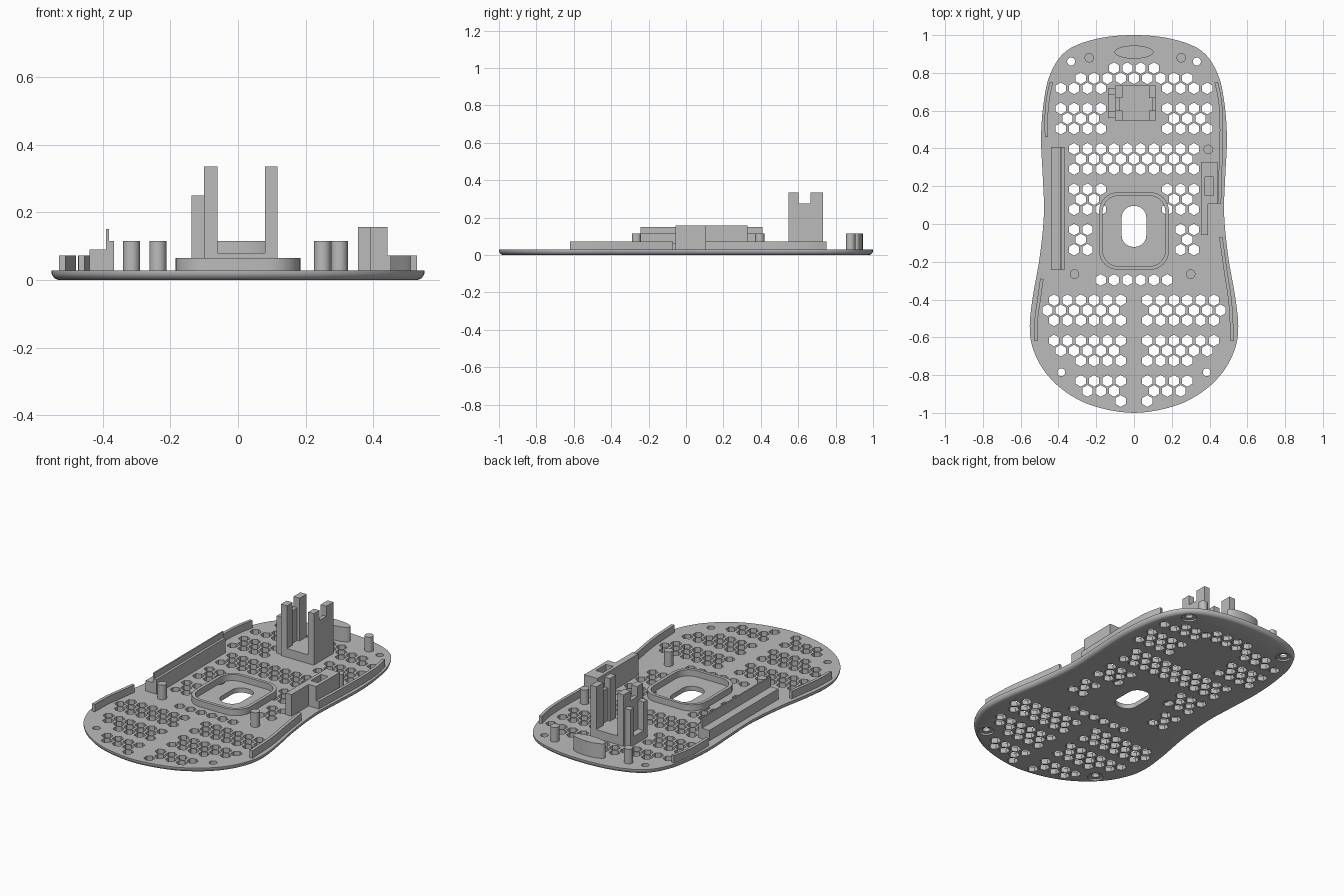
import bpy, bmesh, math
from mathutils import Vector

cube = bpy.data.objects.get("Cube")
if cube:
    bpy.data.objects.remove(cube, do_unlink=True)

grey = bpy.data.materials.new("plain grey plastic")
grey.use_nodes = True
grey.diffuse_color = (0.5, 0.5, 0.5, 1)
grey.node_tree.nodes["Principled BSDF"].inputs["Base Color"].default_value = (0.5, 0.5, 0.5, 1)

TOP = 0.028   # upper face of the base plate
SINK = 0.02   # parts start slightly inside the plate


def loft(bm, rings):
    """Closed solid through a stack of equal-length point rings."""
    loops = [[bm.verts.new(p) for p in ring] for ring in rings]
    n = len(loops[0])
    for a, b in zip(loops, loops[1:]):
        for i in range(n):
            j = (i + 1) % n
            bm.faces.new((a[i], a[j], b[j], b[i]))
    bm.faces.new(loops[0][::-1])
    bm.faces.new(loops[-1])


def prism(bm, pts, z0, z1):
    loft(bm, [[(x, y, z) for x, y in pts] for z in (z0, z1)])


def finish(name, bm):
    bmesh.ops.recalc_face_normals(bm, faces=bm.faces[:])
    me = bpy.data.meshes.new(name)
    bm.to_mesh(me)
    bm.free()
    me.materials.append(grey)
    ob = bpy.data.objects.new(name, me)
    bpy.context.collection.objects.link(ob)
    return ob


def solid(name, pts, z0, z1):
    bm = bmesh.new()
    prism(bm, pts, z0, z1)
    return finish(name, bm)


def rect(x0, x1, y0, y1):
    return [(x0, y0), (x1, y0), (x1, y1), (x0, y1)]


def ellipse(cx, cy, rx, ry, n=24, turn=0.0):
    angles = [turn + math.tau * i / n for i in range(n)]
    return [(cx + rx * math.cos(a), cy + ry * math.sin(a)) for a in angles]


def rounded(cx, cy, w, h, r, n=8):
    pts = []
    for q, (sx, sy) in enumerate([(1, 1), (-1, 1), (-1, -1), (1, -1)]):
        for i in range(n + 1):
            a = (q + i / n) * math.pi / 2
            pts.append((cx + sx * (w - r) + r * math.cos(a),
                        cy + sy * (h - r) + r * math.sin(a)))
    return pts


def cut(ob, cutter):
    """Subtract the cutter, bake the result and drop the cutter."""
    cutter.hide_render = True
    mod = ob.modifiers.new("cut", 'BOOLEAN')
    mod.operation, mod.solver, mod.object = 'DIFFERENCE', 'EXACT', cutter
    bpy.context.view_layer.update()
    deps = bpy.context.evaluated_depsgraph_get()
    baked = bpy.data.meshes.new_from_object(ob.evaluated_get(deps))
    ob.modifiers.clear()
    ob.data = baked
    bpy.data.objects.remove(cutter, do_unlink=True)


def spline(pts, steps, closed=False):
    """Smooth curve through 2D points."""
    p = [Vector(q) for q in pts]
    n = len(p)
    at = (lambda i: p[i % n]) if closed else (lambda i: p[max(0, min(n - 1, i))])
    out = []
    for i in range(n if closed else n - 1):
        a, b, c, d = (at(i + k) for k in (-1, 0, 1, 2))
        for s in range(steps):
            t = s / steps
            out.append(0.5 * (2 * b + (c - a) * t + (2 * a - 5 * b + 4 * c - d) * t * t
                              + (3 * b - a - 3 * c + d) * t ** 3))
    return out if closed else out + [p[-1]]


def offset(path, d, closed=False):
    n, out = len(path), []
    for i, p in enumerate(path):
        a = path[i - 1] if closed or i else p
        b = path[(i + 1) % n] if closed or i < n - 1 else p
        t = (b - a).normalized()
        out.append(p + d * Vector((-t.y, t.x)))
    return out


# Base plate: waisted outline with a rounded lower edge
half = [(0.21, -0.965), (0.36, -0.89), (0.47, -0.785), (0.535, -0.66), (0.552, -0.54),
        (0.535, -0.38), (0.5, -0.18), (0.477, 0.05), (0.483, 0.25), (0.492, 0.45),
        (0.48, 0.63), (0.445, 0.79), (0.36, 0.915), (0.2, 0.98)]
outline = spline([(0, -1)] + half + [(0, 1)] + [(-x, y) for x, y in half[::-1]], 5, True)
bm = bmesh.new()
edge = [(0, 0.02), (0.004, 0.01), (0.012, 0.003), (SINK, 0), (TOP, 0)]
loft(bm, [[(p.x, p.y, z) for p in offset(outline, d, True)] for z, d in edge])
plate = finish("base_plate", bm)

# Hexagonal vents: first and last column of each mirrored row, front to back
GAP = None
rows = [(.5, 1.5), (0, 4), (2.5, 5.5), GAP, (2.5, 5.5), (3, 5), (2.5, 5.5), GAP,
        (.5, 4.5), (0, 4), (.5, 4.5), GAP, (2.5, 4.5), (3, 4), (2.5, 4.5), GAP,
        (3.5, 4.5), (4, 4), (3.5, 4.5), GAP, GAP, (.5, 2.5), GAP,
        (1, 6), (1.5, 6.5), (1, 6), GAP, (1, 6), (1.5, 5.5), (1, 4), GAP,
        (1, 4), (1.5, 3.5), (1, 1)]
bm = bmesh.new()
for k, row in enumerate(rows):
    if not row:
        continue
    col = row[0]
    while col <= row[1]:
        for x in {col, -col}:
            prism(bm, ellipse(x * 0.0705, 0.825 - 0.0534 * k, 0.031, 0.031, 6, math.pi / 6), -1, 1)
        col += 1
# Sensor slot and screw holes
prism(bm, rounded(0, -0.013, 0.065, 0.108, 0.06), -1, 1)
screws = [(sx * x, y) for sx in (-1, 1) for x, y in ((0.333, 0.86), (0.385, -0.785))]
for x, y in screws:
    prism(bm, ellipse(x, y, 0.021, 0.021), -1, 1)
cut(plate, finish("hole_cutter", bm))

# Shallow countersinks under the screws
bm = bmesh.new()
for x, y in screws:
    prism(bm, ellipse(x, y, 0.042, 0.042), -1, 0.01)
cut(plate, finish("countersink_cutter", bm))

# Sensor surround
ring = solid("sensor_surround", rounded(0, -0.037, 0.185, 0.205, 0.1), SINK, 0.065)
cut(ring, solid("ring_cutter", rounded(0, -0.037, 0.166, 0.186, 0.083), 0, 1))

# Round posts and the oval boss at the rear
for i, (x, y) in enumerate([(-0.315, -0.265), (0.3, -0.265), (0.393, 0.395),
                            (-0.237, 0.88), (0.25, 0.88)]):
    solid(f"post_{i + 1}", ellipse(x, y, 0.025, 0.025), SINK, 0.115)
solid("oval_boss", ellipse(0, 0.91, 0.103, 0.035, 40), SINK, 0.115)

# Wheel holder: floor, two notched side walls and an outer step
solid("holder_floor", rect(-0.1, 0.115, 0.548, 0.732), SINK, 0.08)
for name, x0, x1 in (("holder_wall_right", -0.1, -0.06), ("holder_wall_left", 0.08, 0.117)):
    wall = solid(name, rect(x0, x1, 0.548, 0.732), SINK, 0.335)
    cut(wall, solid("notch_cutter", rect(-1, 1, 0.602, 0.666), 0.275, 1))
    # narrow vertical groove on the inner side
    inner = x1 if x1 < 0 else x0
    cut(wall, solid("groove_cutter", rect(inner - 0.015, inner + 0.015, 0.602, 0.666), 0.08, 1))
for y in (0.56, 0.685):
    solid("holder_step", rect(-0.137, -0.095, y, y + 0.035), SINK, 0.25)
solid("holder_step_base", rect(-0.137, -0.095, 0.56, 0.72), SINK, 0.08)

# Long rail on the right side
for name, x0, x1, z in (("rail_base", -0.44, -0.37, 0.09), ("rail_ridge", -0.387, -0.367, 0.115),
                        ("rail_lip", -0.39, -0.382, 0.15)):
    solid(name, rect(x0, x1, -0.243, 0.408), SINK, z)

# Stepped block on the left side, with a square pocket
block = solid("side_block", [(0.355, -0.057), (0.393, -0.057), (0.393, 0.105),
                             (0.443, 0.105), (0.443, 0.328), (0.355, 0.328)], SINK, 0.157)
cut(block, solid("pocket_cutter", rect(0.375, 0.422, 0.152, 0.248), 0.09, 1))

# Thin curved walls that follow the plate edge
walls = {"rear_right_wall": [(-0.438, 0.75), (-0.456, 0.66), (-0.464, 0.57), (-0.463, 0.46)],
         "rear_left_wall": [(0.435, 0.75), (0.456, 0.65), (0.463, 0.5), (0.458, 0.3), (0.452, 0.105)],
         "front_left_wall": [(0.46, -0.07), (0.485, -0.25), (0.51, -0.42), (0.52, -0.62)],
         "front_right_wall": [(-0.488, -0.29), (-0.503, -0.4), (-0.517, -0.5), (-0.52, -0.62)]}
for name, pts in walls.items():
    path = spline(pts, 6)
    solid(name, offset(path, 0.009) + offset(path, -0.009)[::-1], SINK, 0.073)

# Smooth curves, keep edges sharp
for ob in bpy.context.collection.objects:
    if ob.type == 'MESH' and grey.name in ob.data.materials:
        bpy.ops.object.select_all(action='DESELECT')
        ob.select_set(True)
        bpy.context.view_layer.objects.active = ob
        bpy.ops.object.shade_smooth_by_angle(angle=math.radians(30))
